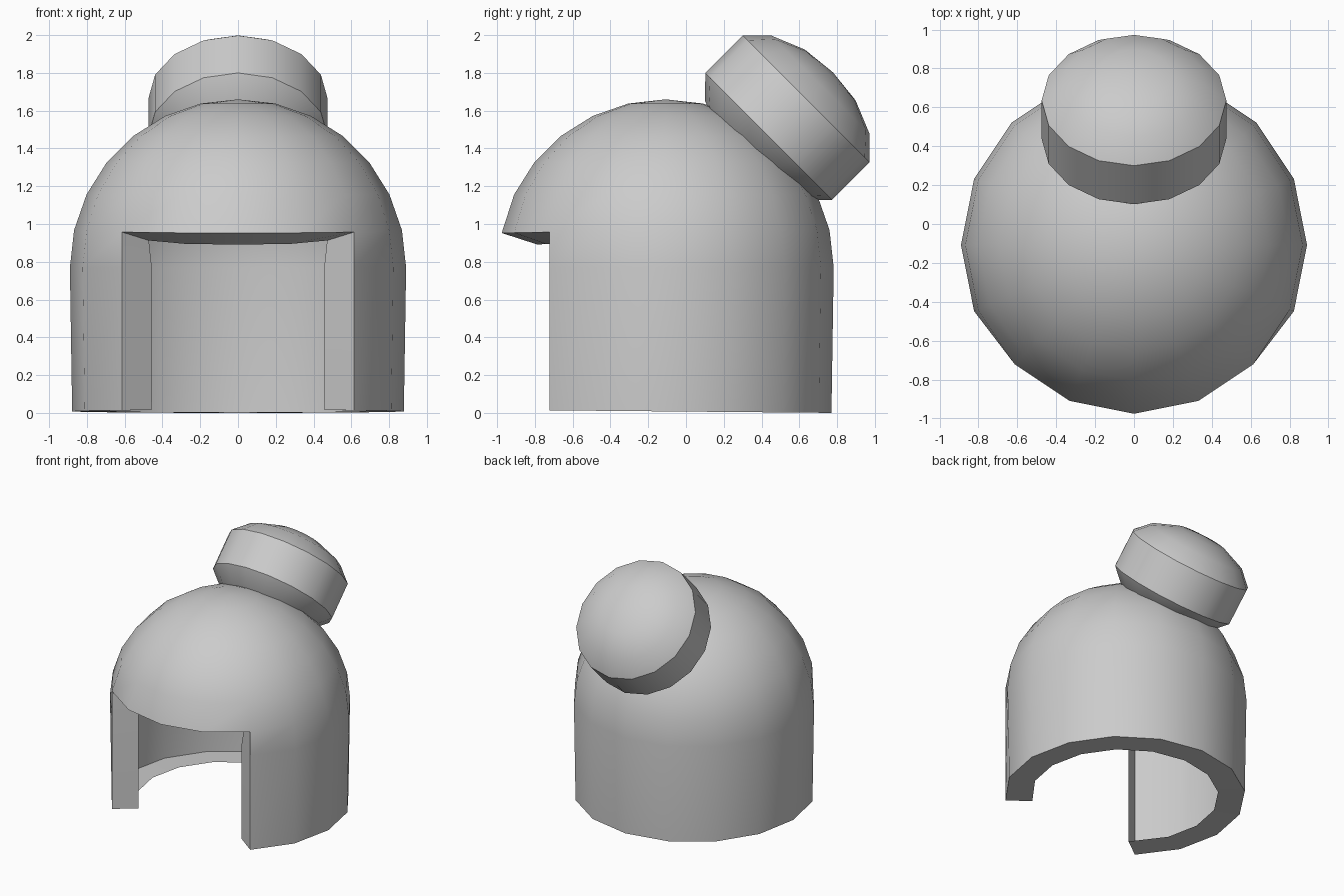
import bpy, bmesh
from math import sin, cos, pi, radians
from mathutils import Matrix

cube = bpy.data.objects.get("Cube")
if cube:
    bpy.data.objects.remove(cube, do_unlink=True)

SIDES = 16
grey = bpy.data.materials.new("plain grey")
grey.use_nodes = True
color = (0.6, 0.6, 0.6, 1)
grey.diffuse_color = color
grey.node_tree.nodes["Principled BSDF"].inputs["Base Color"].default_value = color


def lathe(bm, profile):
    """Spin (radius, height) points into rings; a zero radius makes a pole."""
    rings = []
    for r, z in profile:
        if r == 0:
            rings.append([bm.verts.new((0, 0, z))] * SIDES)
        else:
            angles = [2 * pi * i / SIDES for i in range(SIDES)]
            rings.append([bm.verts.new((r * sin(a), -r * cos(a), z)) for a in angles])
    for low, high in zip(rings, rings[1:]):
        for i in range(SIDES):
            j = (i + 1) % SIDES
            corners = dict.fromkeys((low[i], low[j], high[j], high[i]))
            bm.faces.new(list(corners))
    bmesh.ops.recalc_face_normals(bm, faces=bm.faces)
    return rings


def finish(name, bm, rim=0):
    mesh = bpy.data.meshes.new(name)
    bm.to_mesh(mesh)
    bm.free()
    mesh.materials.append(grey)
    obj = bpy.data.objects.new(name, mesh)
    bpy.context.collection.objects.link(obj)
    bpy.ops.object.select_all(action='DESELECT')
    obj.select_set(True)
    bpy.context.view_layer.objects.active = obj
    if rim:
        # Turn the open edges inwards; the shell itself stays single
        shell = obj.modifiers.new("Rim", 'SOLIDIFY')
        shell.thickness = rim
        shell.offset = -1
        shell.use_rim_only = True
        bpy.ops.object.modifier_apply(modifier=shell.name)
    bpy.ops.object.shade_smooth_by_angle(angle=radians(30))


# Hood: straight wall under a round dome
RADIUS, SPRING = 0.89, 0.77
dome = [(RADIUS * cos(k * pi / 14), SPRING + RADIUS * sin(k * pi / 14)) for k in range(7)]
bm = bmesh.new()
rings = lathe(bm, [(0.878, 0)] + dome + [(0, SPRING + RADIUS)])

# Hem rises a little towards the front; brim dips over the opening
for v in rings[0]:
    v.co.z = 0.008 * (1 - v.co.y / RADIUS)
for v in rings[2]:
    v.co.z -= 0.016 * max(0, -v.co.y / RADIUS)

# Upright jambs beside the opening, plumb below the brim corners
for ring in rings[:2]:
    for i in (2, SIDES - 2):
        ring[i].co.xy = rings[2][i].co.xy

# Face opening: the four front wall panels below the brim
front = [f for f in bm.faces
         if f.calc_center_median().z < 0.95
         and f.calc_center_median().y < -0.55]
bmesh.ops.delete(bm, geom=front, context='FACES')
bmesh.ops.translate(bm, verts=bm.verts, vec=(0, -0.108, 0))
finish("hood", bm, rim=0.195)

# Bobble: a short drum with shallow domes, leaning back on the hood
BAND = 0.14
cap = [(0.475, BAND), (0.37, BAND + 0.106), (0.19, BAND + 0.18), (0, BAND + 0.2)]
bm = bmesh.new()
lathe(bm, [(r, -z) for r, z in reversed(cap)] + cap)
lean = Matrix.Translation((0, 0.537, 1.563)) @ Matrix.Rotation(radians(-45), 4, 'X')
bmesh.ops.transform(bm, matrix=lean, verts=bm.verts)
finish("bobble", bm)
